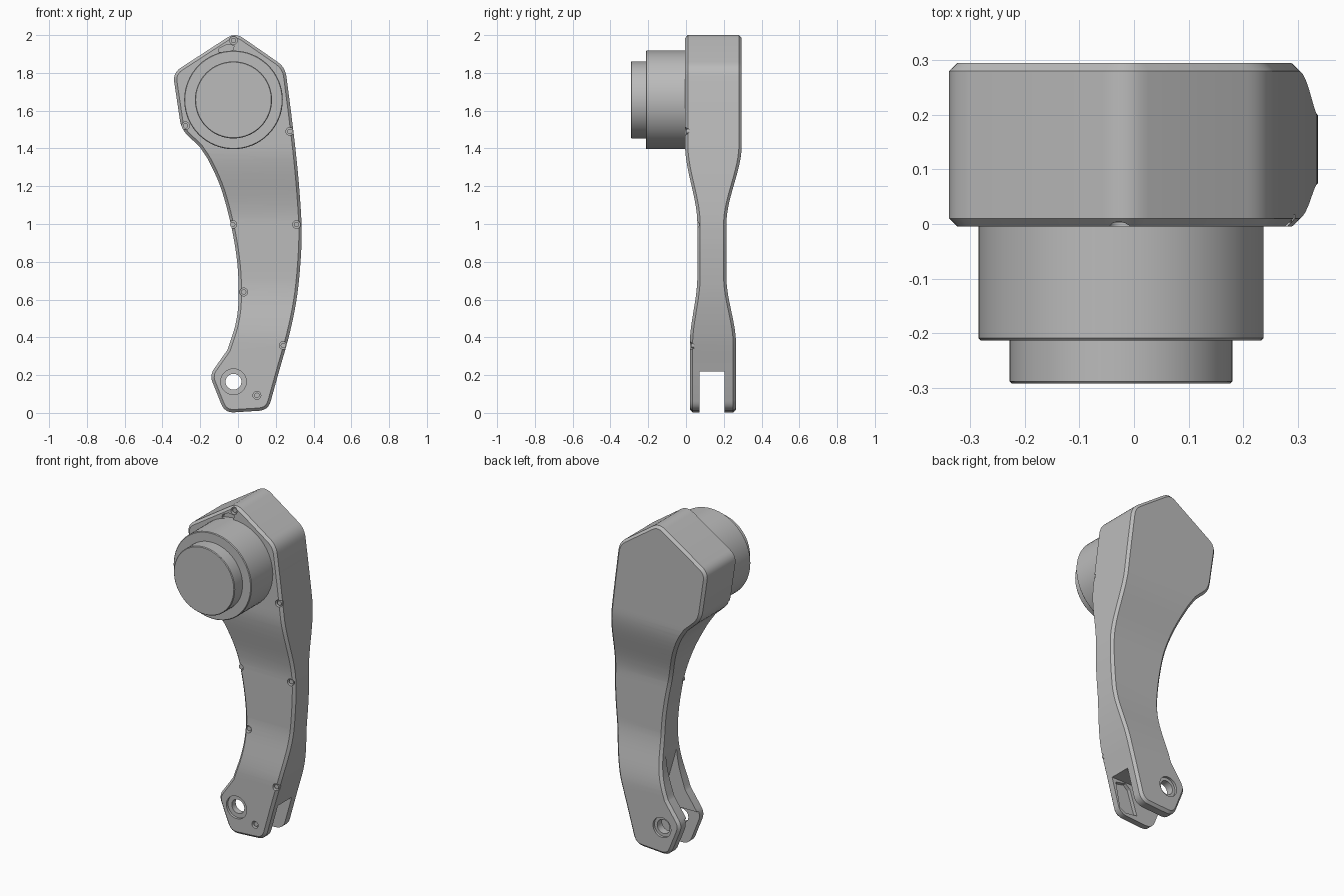
import bpy, bmesh, math
from mathutils import Vector

old = bpy.data.objects.get("Cube")
if old:
    bpy.data.objects.remove(old, do_unlink=True)

grey = bpy.data.materials.new("satin grey")
grey.use_nodes = True
grey.diffuse_color = (0.5, 0.5, 0.5, 1)
grey.node_tree.nodes["Principled BSDF"].inputs["Base Color"].default_value = (0.5, 0.5, 0.5, 1)


def make_object(name, bm):
    bmesh.ops.recalc_face_normals(bm, faces=bm.faces)
    mesh = bpy.data.meshes.new(name)
    bm.to_mesh(mesh)
    bm.free()
    mesh.materials.append(grey)
    obj = bpy.data.objects.new(name, mesh)
    bpy.context.collection.objects.link(obj)
    return obj


def activate(obj):
    bpy.ops.object.select_all(action='DESELECT')
    obj.select_set(True)
    bpy.context.view_layer.objects.active = obj


def smooth(obj):
    activate(obj)
    bpy.ops.object.shade_smooth_by_angle(angle=math.radians(30))


def spline(points, steps=5):
    """Smooth curve through all points."""
    p = [Vector(q) for q in points]
    p = [2 * p[0] - p[1]] + p + [2 * p[-1] - p[-2]]
    out = []
    for a, b, c, d in zip(p, p[1:], p[2:], p[3:]):
        for i in range(steps):
            t = i / steps
            out.append(0.5 * (2 * b + (c - a) * t + (2 * a - 5 * b + 4 * c - d) * t ** 2
                              + (3 * b - a - 3 * c + d) * t ** 3))
    return out + [p[-2]]


def rounded(before, corner, after, cut, steps=6):
    """Round one corner between its neighbours."""
    c = Vector(corner)
    a = c + (Vector(before) - c).normalized() * cut
    b = c + (Vector(after) - c).normalized() * cut
    return [a.lerp(c, i / steps).lerp(c.lerp(b, i / steps), i / steps) for i in range(steps + 1)]


def prism(bm, outline, y0, y1):
    face = bm.faces.new([bm.verts.new((x, y0, z)) for x, z in outline])
    moved = bmesh.ops.extrude_face_region(bm, geom=[face])["geom"]
    for v in moved:
        if isinstance(v, bmesh.types.BMVert):
            v.co.y = y1


def disc(bm, x, z, radius, y0, y1, sides=24):
    ring = [(x + radius * math.cos(math.tau * i / sides),
             z + radius * math.sin(math.tau * i / sides)) for i in range(sides)]
    prism(bm, ring, y0, y1)


def ease(z, low, high):
    t = min(1, max(0, (z - low) / (high - low)))
    return t * t * (3 - 2 * t)


def front_y(z):
    return 0.06 - 0.065 * ease(z, 1.0, 1.42) - 0.04 * (1 - ease(z, 0.36, 0.72))


def back_y(z):
    return 0.214 + 0.081 * ease(z, 1.0, 1.42) + 0.051 * (1 - ease(z, 0.36, 0.72))


# Arm outline: curved edges joined by rounded corners
outer_edge = [(.28, 1.6), (.305, 1.39), (.325, 1.18), (.337, .97), (.33, .785),
              (.31, .6), (.272, .415), (.22, .23)]
inner_edge = [(-.055, .335), (-.013, .47), (.003, .6), (-.003, .785), (-.034, .98),
              (-.087, 1.18), (-.15, 1.325), (-.204, 1.41)]
apex, shoulder, left_shoulder, waist = (-.015, 2.014), (.25, 1.83), (-.345, 1.8), (-.3, 1.5)
toe, heel, knuckle = (.16, .014), (-.07, 0), (-.15, .2)
outline = (rounded(left_shoulder, apex, shoulder, .05)
           + rounded(apex, shoulder, outer_edge[0], .05) + spline(outer_edge)
           + rounded(outer_edge[-1], toe, heel, .05) + rounded(toe, heel, knuckle, .05)
           + rounded(heel, knuckle, inner_edge[0], .04) + spline(inner_edge)
           + rounded(inner_edge[-1], waist, left_shoulder, .05)
           + rounded(waist, left_shoulder, apex, .05))

# Arm body: chamfered prism, sliced and thinned at the waist
chamfer = 0.015
bm = bmesh.new()
prism(bm, outline, -0.005 + chamfer, 0.295 - chamfer)
bmesh.ops.recalc_face_normals(bm, faces=bm.faces)
for cap in [f for f in bm.faces if len(f.verts) > 4]:
    bmesh.ops.inset_region(bm, faces=[cap], thickness=chamfer, depth=chamfer, use_even_offset=True)
for i in range(42):
    bmesh.ops.bisect_plane(bm, geom=bm.verts[:] + bm.edges[:] + bm.faces[:], dist=1e-5,
                           plane_co=(0, 0, 0.3 + i * 0.0291), plane_no=(0, 0, 1))
for v in bm.verts:
    if v.co.y < 0.145:
        v.co.y += front_y(v.co.z) + 0.005
    else:
        v.co.y += back_y(v.co.z) - 0.295
arm = make_object("arm_body", bm)


def cut(build):
    bm = bmesh.new()
    build(bm)
    cutter = make_object("cutter", bm)
    cutter.hide_render = True
    mod = arm.modifiers.new("cut", 'BOOLEAN')
    mod.operation = 'DIFFERENCE'
    mod.solver = 'EXACT'
    mod.object = cutter
    activate(arm)
    bpy.ops.object.modifier_apply(modifier=mod.name)
    bpy.data.objects.remove(cutter, do_unlink=True)


# Fork slot, with a narrower relief groove up the inner edge
cut(lambda bm: prism(bm, [(-.4, -.1), (.5, -.1), (.5, .22), (-.4, .22)], .072, .204))
cut(lambda bm: prism(bm, [(-.4, .15), (.09, .15), (.08, .25), (.05, .4), (-.01, .61), (-.4, .61)],
                     .088, .19))
# Shallow pocket inside the front fork arm
cut(lambda bm: prism(bm, [(.04, .04), (.09, .19), (.12, .215), (.19, .2), (.16, .05), (.12, .03)],
                     .05, .08))

# Pivot hole with a counterbore on both faces
pivot = (-.024, .165)
cut(lambda bm: disc(bm, *pivot, .068, -.1, .035, 32))
cut(lambda bm: disc(bm, *pivot, .06, .25, .4, 32))
cut(lambda bm: disc(bm, *pivot, .042, -.1, .4, 32))

# Cable notch above the motor
cut(lambda bm: prism(bm, [(-.105, 1.91), (-.03, 1.915), (-.02, 1.945), (-.06, 1.95), (-.1, 1.93)],
                     -.1, .015))

# Screw recesses and screws
screws = [(-.024, 1.972), (-.278, 1.52), (.275, 1.49), (-.028, .997), (.31, .997),
          (.03, .64), (.24, .357), (.1, .093)]


def screw_recesses(bm):
    for x, z in screws:
        disc(bm, x, z, .021, front_y(z) - .05, front_y(z) + .022, 16)


cut(screw_recesses)
smooth(arm)
bm = bmesh.new()
for x, z in screws:
    disc(bm, x, z, .014, front_y(z) + .008, front_y(z) + .024, 16)
smooth(make_object("screws", bm))


# Motor housing and front cover
def drum(name, radius, y0, y1):
    bm = bmesh.new()
    disc(bm, -.024, 1.657, radius, y0, y1, 64)
    obj = make_object(name, bm)
    mod = obj.modifiers.new("edge", 'BEVEL')
    mod.width = 0.004
    mod.segments = 1
    mod.limit_method = 'ANGLE'
    activate(obj)
    bpy.ops.object.modifier_apply(modifier=mod.name)
    smooth(obj)


drum("motor_housing", .261, -.213, .03)
drum("motor_cover", .204, -.292, -.2)
